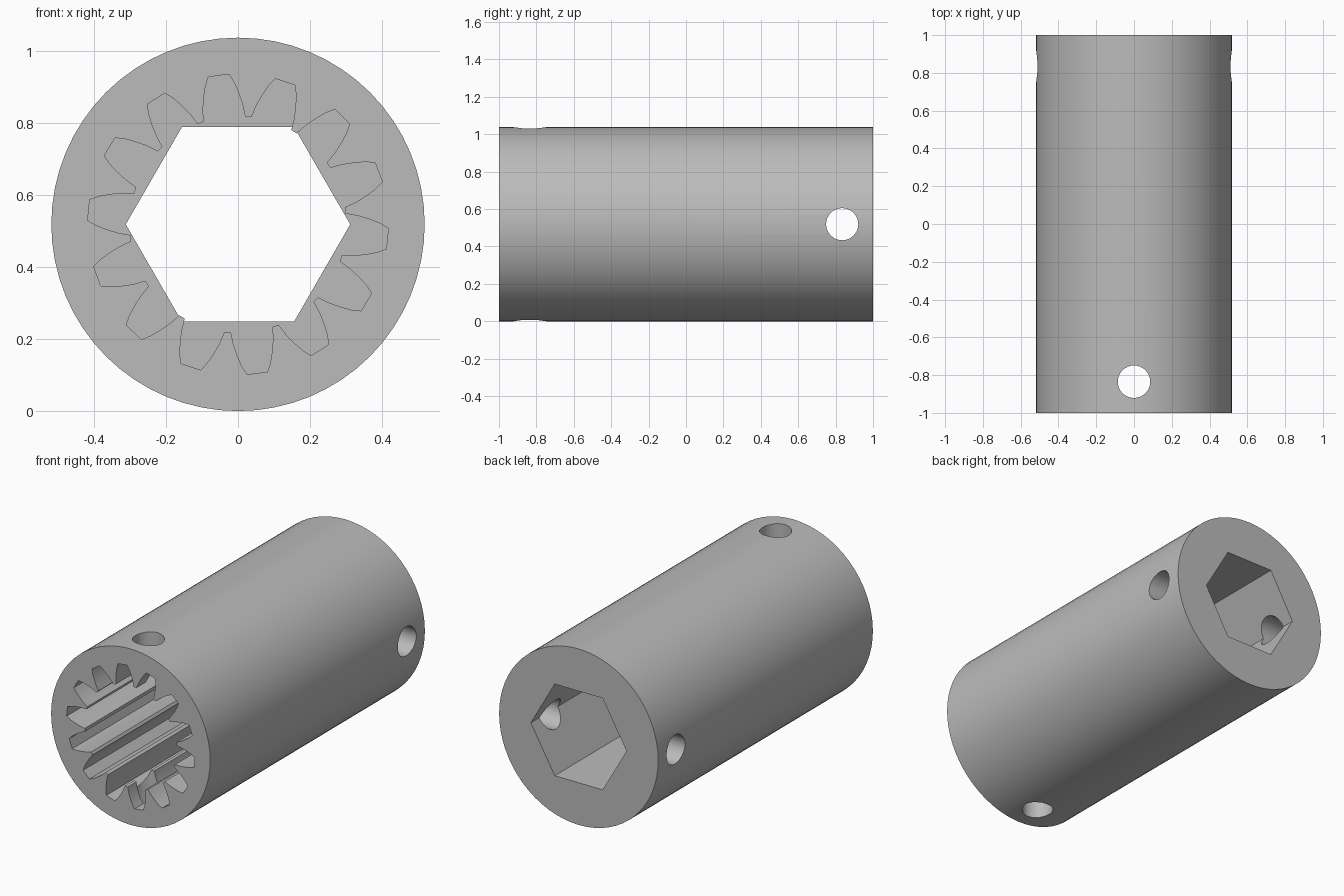
import bpy, bmesh
from math import sin, cos, pi, radians, tau

if "Cube" in bpy.data.objects:
    bpy.data.objects.remove(bpy.data.objects["Cube"])

RADIUS = 0.519
TEETH = 14

steel = bpy.data.materials.new("plain grey steel")
steel.use_nodes = True
grey = (0.5, 0.5, 0.5, 1)
steel.diffuse_color = grey
steel.node_tree.nodes["Principled BSDF"].inputs["Base Color"].default_value = grey


def circle(radius, sides, phase=0.0):
    return [(radius * cos(phase + tau * i / sides), radius * sin(phase + tau * i / sides))
            for i in range(sides)]


def prism(name, outline, start, end, place):
    """Extrude a closed 2D outline; place maps (u, v, distance) to a 3D point."""
    bm = bmesh.new()
    near = [bm.verts.new(place(u, v, start)) for u, v in outline]
    far = [bm.verts.new(place(u, v, end)) for u, v in outline]
    bm.faces.new(near)
    bm.faces.new(far)
    for i in range(len(outline)):
        j = (i + 1) % len(outline)
        bm.faces.new((near[i], near[j], far[j], far[i]))
    bmesh.ops.recalc_face_normals(bm, faces=bm.faces)
    mesh = bpy.data.meshes.new(name)
    bm.to_mesh(mesh)
    bm.free()
    mesh.materials.append(steel)
    obj = bpy.data.objects.new(name, mesh)
    bpy.context.collection.objects.link(obj)
    return obj


def along_y(u, v, d):
    return (u, d, RADIUS + v)


def along_x(u, v, d):
    return (d, 0.835 + u, RADIUS + v)


def along_z(u, v, d):
    return (u, -0.835 + v, RADIUS + d)


# Splined socket outline: bulged flanks, (radius, half angle in degrees) from root to tip
flank = [(0.301, 11.15), (0.335, 9.5), (0.368, 7.5), (0.395, 5.8), (0.418, 3.95)]
spline = []
for k in range(TEETH):
    centre = radians(20.25) + tau * k / TEETH
    side_a = [(r, centre - radians(a)) for r, a in flank]
    side_b = [(r, centre + radians(a)) for r, a in reversed(flank)]
    spline += [(r * cos(t), r * sin(t)) for r, t in side_a + side_b]

# Coupling body and the shapes removed from it
body = prism("coupling_sleeve", circle(RADIUS, 64), -1, 1, along_y)
cutters = [
    prism("spline_socket_cutter", spline, -1.1, 0, along_y),
    prism("hex_socket_cutter", circle(0.312, 6), -0.002, 1.1, along_y),
    prism("front_pin_hole_cutter", circle(0.086, 32), -0.7, 0.7, along_z),
    prism("rear_pin_hole_cutter", circle(0.086, 32), -0.7, 0.7, along_x),
]

bpy.ops.object.select_all(action="DESELECT")
body.select_set(True)
bpy.context.view_layer.objects.active = body
for cutter in cutters:
    cutter.hide_render = True
    cut = body.modifiers.new(cutter.name, "BOOLEAN")
    cut.operation = "DIFFERENCE"
    cut.solver = "EXACT"
    cut.object = cutter
    bpy.ops.object.modifier_apply(modifier=cut.name)
    bpy.data.objects.remove(cutter)

# Smooth round walls, crisp rims and flats
bpy.ops.object.shade_smooth_by_angle(angle=radians(20))
